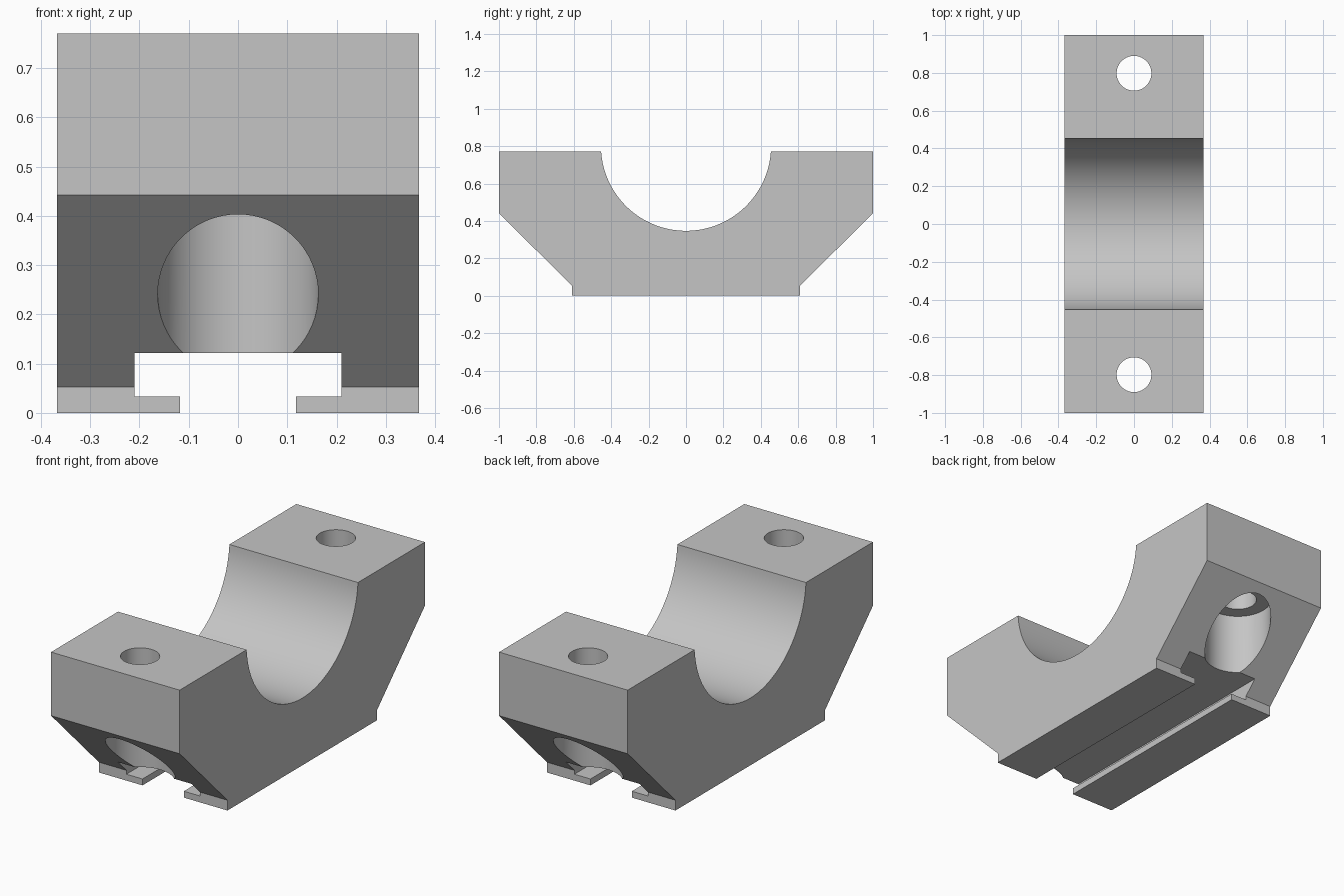
import bpy
import bmesh
from math import cos, sin, asin, pi, radians
from mathutils import Vector

cube = bpy.data.objects.get("Cube")
if cube:
    bpy.data.objects.remove(cube, do_unlink=True)

HALF_WIDTH, TOP = 0.367, 0.77
BOLT_Y, BOLT_R, BORE_R = 0.798, 0.092, 0.163
SHOULDER = 0.442

grey = bpy.data.materials.new("plain grey")
grey.use_nodes = True
grey.diffuse_color = (0.56, 0.56, 0.56, 1)
grey.node_tree.nodes["Principled BSDF"].inputs["Base Color"].default_value = (0.56, 0.56, 0.56, 1)


def prism(name, points, direction):
    """Closed solid made by extruding an outline of 3D points."""
    bm = bmesh.new()
    face = bm.faces.new([bm.verts.new(p) for p in points])
    result = bmesh.ops.extrude_face_region(bm, geom=[face])
    moved = [g for g in result["geom"] if isinstance(g, bmesh.types.BMVert)]
    bmesh.ops.translate(bm, verts=moved, vec=Vector(direction))
    bmesh.ops.recalc_face_normals(bm, faces=bm.faces)
    mesh = bpy.data.meshes.new(name)
    bm.to_mesh(mesh)
    bm.free()
    mesh.materials.append(grey)
    obj = bpy.data.objects.new(name, mesh)
    bpy.context.collection.objects.link(obj)
    return obj


def cylinder(name, y, radius, low, high, sides=64):
    ring = [(radius * cos(2 * pi * i / sides), y + radius * sin(2 * pi * i / sides), low)
            for i in range(sides)]
    return prism(name, ring, (0, 0, high - low))


# Clamp body: side profile with round saddle, chamfered ends and small foot
saddle_r, saddle_z = 0.455, 0.802
start = asin((saddle_z - TOP) / saddle_r)
steps = 64
saddle = []
for i in range(steps + 1):
    a = start + (pi - 2 * start) * i / steps
    saddle.append((-saddle_r * cos(a), saddle_z - saddle_r * sin(a)))
right_end = [(1, TOP), (1, SHOULDER), (0.61, 0.053), (0.61, 0)]
left_end = [(-y, z) for y, z in reversed(right_end)]
profile = saddle + right_end + left_end
body = prism("clamp_body", [(-HALF_WIDTH, y, z) for y, z in profile], (2 * HALF_WIDTH, 0, 0))

# T-shaped slot along the underside
half_slot = [(0.118, -0.1), (0.118, 0.033), (0.21, 0.033), (0.21, 0.122)]
slot = half_slot + [(-x, z) for x, z in reversed(half_slot)]
cutters = [prism("slot_cutter", [(x, -1.2, z) for x, z in slot], (0, 2.4, 0))]

# Counterbored bolt holes at both ends
for side in (-1, 1):
    cutters.append(cylinder("counterbore_cutter", side * BOLT_Y, BORE_R, -0.1, SHOULDER))
    cutters.append(cylinder("bolt_hole_cutter", side * BOLT_Y, BOLT_R, 0.3, 0.9))

for o in bpy.context.selected_objects:
    o.select_set(False)
bpy.context.view_layer.objects.active = body
body.select_set(True)
for cutter in cutters:
    cutter.hide_render = True
    cut = body.modifiers.new(cutter.name, "BOOLEAN")
    cut.operation = "DIFFERENCE"
    cut.solver = "EXACT"
    cut.object = cutter
    bpy.ops.object.modifier_apply(modifier=cut.name)
    bpy.data.objects.remove(cutter, do_unlink=True)

bpy.ops.object.shade_smooth_by_angle(angle=radians(30))
